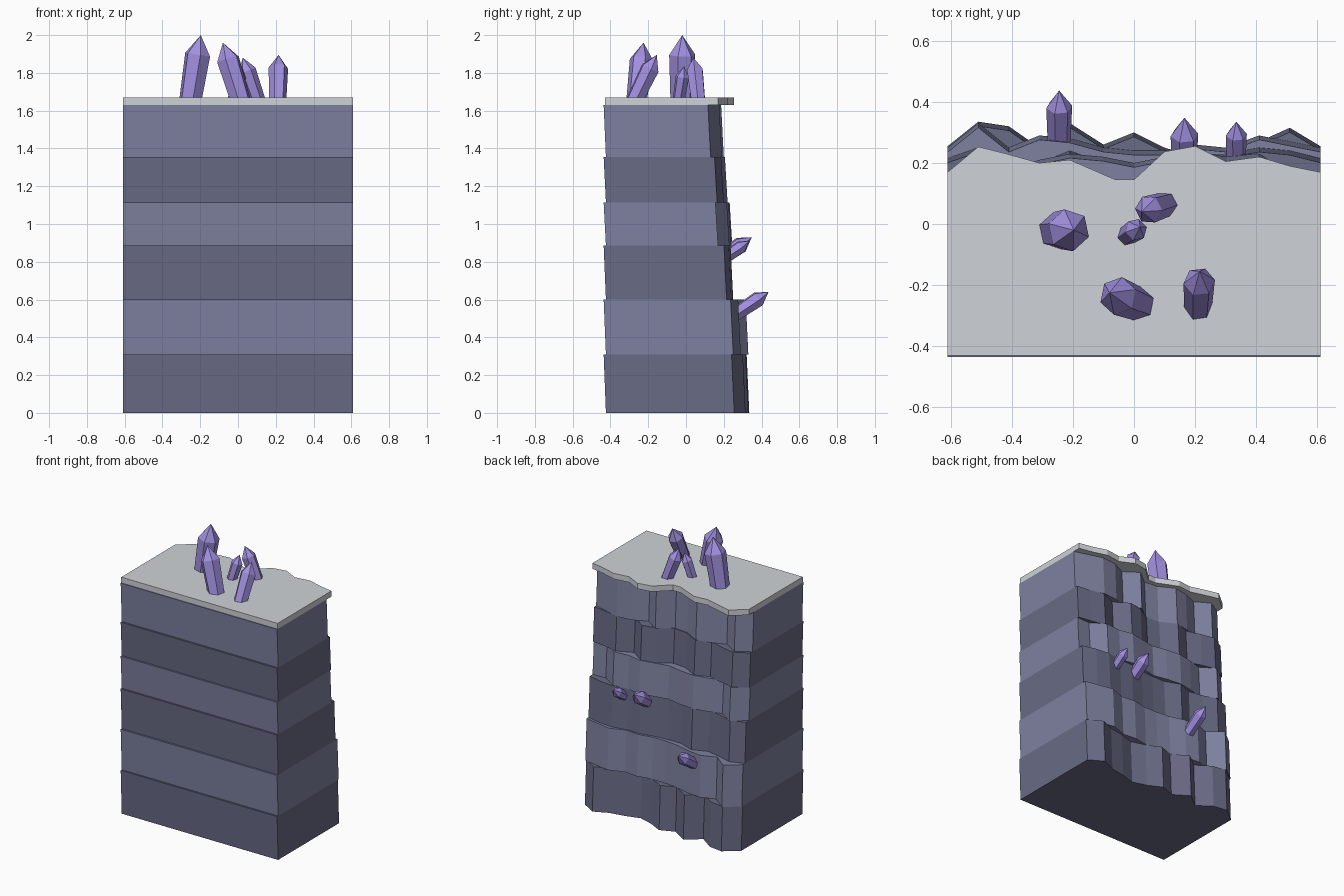
import bpy, bmesh, math
from mathutils import Vector

if "Cube" in bpy.data.objects:
    bpy.data.objects.remove(bpy.data.objects["Cube"])


def material(name, rgb):
    m = bpy.data.materials.new(name)
    m.diffuse_color = (*rgb, 1)
    m.use_nodes = True
    m.node_tree.nodes["Principled BSDF"].inputs["Base Color"].default_value = m.diffuse_color
    return m


LIGHT = material("light_rock", (0.21, 0.22, 0.35))
DARK = material("dark_rock", (0.14, 0.145, 0.235))
CAP = material("pale_cap", (0.62, 0.65, 0.68))
PURPLE = material("crystal", (0.36, 0.28, 0.75))


def finish(name, bm, mat):
    bmesh.ops.recalc_face_normals(bm, faces=bm.faces)
    me = bpy.data.meshes.new(name)
    bm.to_mesh(me)
    bm.free()
    me.materials.append(mat)
    ob = bpy.data.objects.new(name, me)
    bpy.context.collection.objects.link(ob)
    return ob


def slab(name, back, z0, z1, front, front_shear, back_shear, mat):
    """Flat-fronted slab whose back follows a broken rock outline."""
    outline = [(-0.61, front, front_shear), (0.61, front, front_shear)]
    outline += [(x, y, back_shear) for x, y in reversed(back)]
    bm = bmesh.new()
    low = [bm.verts.new((x, y, z0)) for x, y, s in outline]
    top = [bm.verts.new((x, y + s, z1)) for x, y, s in outline]
    bm.faces.new(low)
    bm.faces.new(top)
    n = len(outline)
    for i in range(n):
        j = (i + 1) % n
        bm.faces.new((low[i], low[j], top[j], top[i]))
    finish(name, bm, mat)


# Rock strata, bottom to top, each with its own rough back outline
LEVELS = [0, 0.31, 0.60, 0.885, 1.115, 1.63 - 0.275, 1.63]
COLUMNS = [-0.61, -0.51, -0.41, -0.31, -0.21, -0.10, 0.0,
           0.10, 0.20, 0.30, 0.41, 0.51, 0.61]
BACKS = [
    [.255, .335, .32, .25, .33, .26, .30, .25, .22, .25, .27, .315, .255],
    [.25, .33, .25, .29, .28, .25, .24, .24, .26, .25, .29, .27, .25],
    [.215, .25, .22, .20, .24, .20, .20, .21, .23, .23, .25, .24, .215],
    [.17, .245, .18, .21, .23, .22, .20, .22, .24, .22, .23, .165, .17],
    [.165, .22, .20, .17, .21, .15, .14, .20, .22, .15, .20, .18, .165],
    [.13, .19, .13, .17, .19, .13, .12, .20, .13, .18, .19, .16, .13],
]
for i, ys in enumerate(BACKS):
    slab(f"rock_layer_{i + 1}", list(zip(COLUMNS, ys)), LEVELS[i], LEVELS[i + 1],
         -0.424, -0.012, -0.014, LIGHT if i % 2 else DARK)

# Thin overhanging cap
cap_back = [(-.61, .17), (-.51, .253), (-.41, .228), (-.31, .2), (-.21, .21),
            (-.06, .145), (0, .145), (.1, .237), (.2, .255), (.3, .205),
            (.41, .22), (.51, .19), (.61, .17)]
slab("cap", cap_back, 1.63, 1.67, -0.43, 0, 0, CAP)


def crystal(name, base, tip, r):
    """Six-sided prism with a pointed end, running from base to tip."""
    base, tip = Vector(base), Vector(tip)
    axis = tip - base
    rot = axis.to_track_quat('Z', 'Y')
    length = axis.length
    bm = bmesh.new()
    rings = []
    for h, k in ((0, 0.88), (length - 1.5 * r, 1.0)):
        rings.append([bm.verts.new(base + rot @ Vector(
            (k * r * math.cos(a), k * r * math.sin(a), h)))
            for a in (math.radians(60 * n + 10) for n in range(6))])
    point = bm.verts.new(tip)
    bm.faces.new(rings[0])
    for i in range(6):
        j = (i + 1) % 6
        bm.faces.new((rings[0][i], rings[0][j], rings[1][j], rings[1][i]))
        bm.faces.new((rings[1][i], rings[1][j], point))
    finish(name, bm, PURPLE)


# Crystals on the cap
TOP = [((-.253, -.022, 1.65), (-.197, -.02, 2.0), .07),
       ((.015, -.262, 1.65), (-.08, -.225, 1.96), .063),
       ((.21, -.275, 1.65), (.215, -.155, 1.895), .052),
       ((.105, .065, 1.65), (.025, .04, 1.88), .047),
       ((-.025, -.04, 1.65), (.02, -.01, 1.835), .037)]
for i, c in enumerate(TOP):
    crystal(f"top_crystal_{i + 1}", *c)

# Crystals growing out of the broken back
BACK = [((-.245, .26, .52), (-.245, .437, .64), .043),
        ((.165, .19, .82), (.165, .348, .93), .046),
        ((.335, .19, .81), (.335, .335, .91), .035)]
for i, c in enumerate(BACK):
    crystal(f"back_crystal_{i + 1}", *c)
